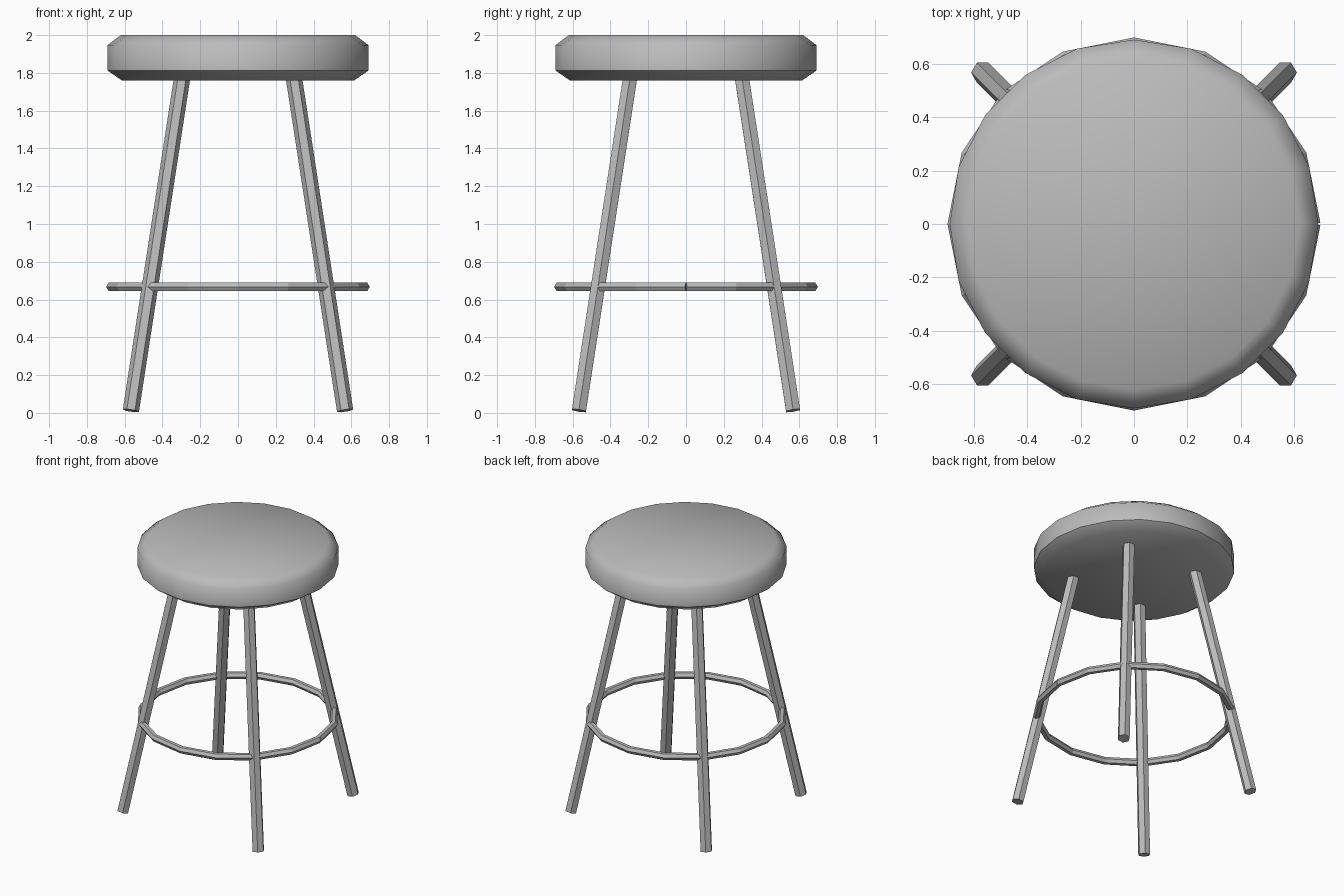
import bpy, bmesh
from math import sin, cos, pi
from mathutils import Vector, Matrix

if "Cube" in bpy.data.objects:
    bpy.data.objects.remove(bpy.data.objects["Cube"], do_unlink=True)

# Single plain colour
grey = bpy.data.materials.new("plain_grey")
grey.use_nodes = True
colour = (0.5, 0.5, 0.5, 1)
grey.diffuse_color = colour
grey.node_tree.nodes["Principled BSDF"].inputs["Base Color"].default_value = colour


def finish(bm, name):
    bmesh.ops.recalc_face_normals(bm, faces=bm.faces)
    mesh = bpy.data.meshes.new(name)
    bm.to_mesh(mesh)
    bm.free()
    mesh.materials.append(grey)
    obj = bpy.data.objects.new(name, mesh)
    bpy.context.collection.objects.link(obj)
    return obj


# Padded seat: chamfered profile spun around the z axis
def make_seat(sides=20):
    profile = [(0, 1.76), (0.615, 1.76), (0.69, 1.812),
               (0.69, 1.948), (0.62, 2.0), (0, 2.0)]
    bm = bmesh.new()
    verts = [bm.verts.new((r, 0, z)) for r, z in profile]
    edges = [bm.edges.new(pair) for pair in zip(verts, verts[1:])]
    bmesh.ops.spin(bm, geom=verts + edges, cent=(0, 0, 0), axis=(0, 0, 1),
                   angle=2 * pi, steps=sides)
    bmesh.ops.remove_doubles(bm, verts=bm.verts, dist=0.0005)
    # Smooth cushion with one crisp line along its lower rim
    for face in bm.faces:
        face.smooth = True
    for edge in bm.edges:
        if all(abs(v.co.z - 1.812) < 0.001 for v in edge.verts):
            edge.smooth = False
    finish(bm, "seat")


# Splayed six-sided leg
def make_leg(name, sx, sy):
    foot = Vector((0.567 * sx, 0.567 * sy, 0.012))
    top = Vector((0.295 * sx, 0.295 * sy, 1.78))
    axis = top - foot
    turn = Vector((0, 0, 1)).rotation_difference(axis).to_matrix().to_4x4()
    place = Matrix.Translation((foot + top) / 2) @ turn @ Matrix.Rotation(pi / 2, 4, "Z")
    bm = bmesh.new()
    bmesh.ops.create_cone(bm, cap_ends=True, segments=6, radius1=0.043,
                          radius2=0.043, depth=axis.length, matrix=place)
    finish(bm, name)


# Foot ring: hexagonal bar in straight lengths, with a fine seam at +x
def make_ring(radius=0.672, bar=0.026, height=0.667, steps=16):
    bm = bmesh.new()
    half = pi / steps
    sections = []
    for k in range(steps + 1):
        a = 2 * half * k
        facing = a + (half if k == 0 else -half if k == steps else 0)
        centre = Vector((radius * cos(a), radius * sin(a), height))
        out = Vector((cos(facing), sin(facing), 0))
        sections.append([bm.verts.new(centre + out * bar * cos(t * pi / 3)
                                      + Vector((0, 0, bar * sin(t * pi / 3))))
                         for t in range(6)])
    for s, n in zip(sections, sections[1:]):
        for t in range(6):
            u = (t + 1) % 6
            bm.faces.new((s[t], n[t], n[u], s[u]))
    bm.faces.new(sections[0])
    bm.faces.new(sections[-1])
    finish(bm, "foot_ring")


make_seat()
make_ring()
for depth_name, sy in (("front", -1), ("back", 1)):
    for side_name, sx in (("left", 1), ("right", -1)):
        make_leg(f"{depth_name}_{side_name}_leg", sx, sy)
